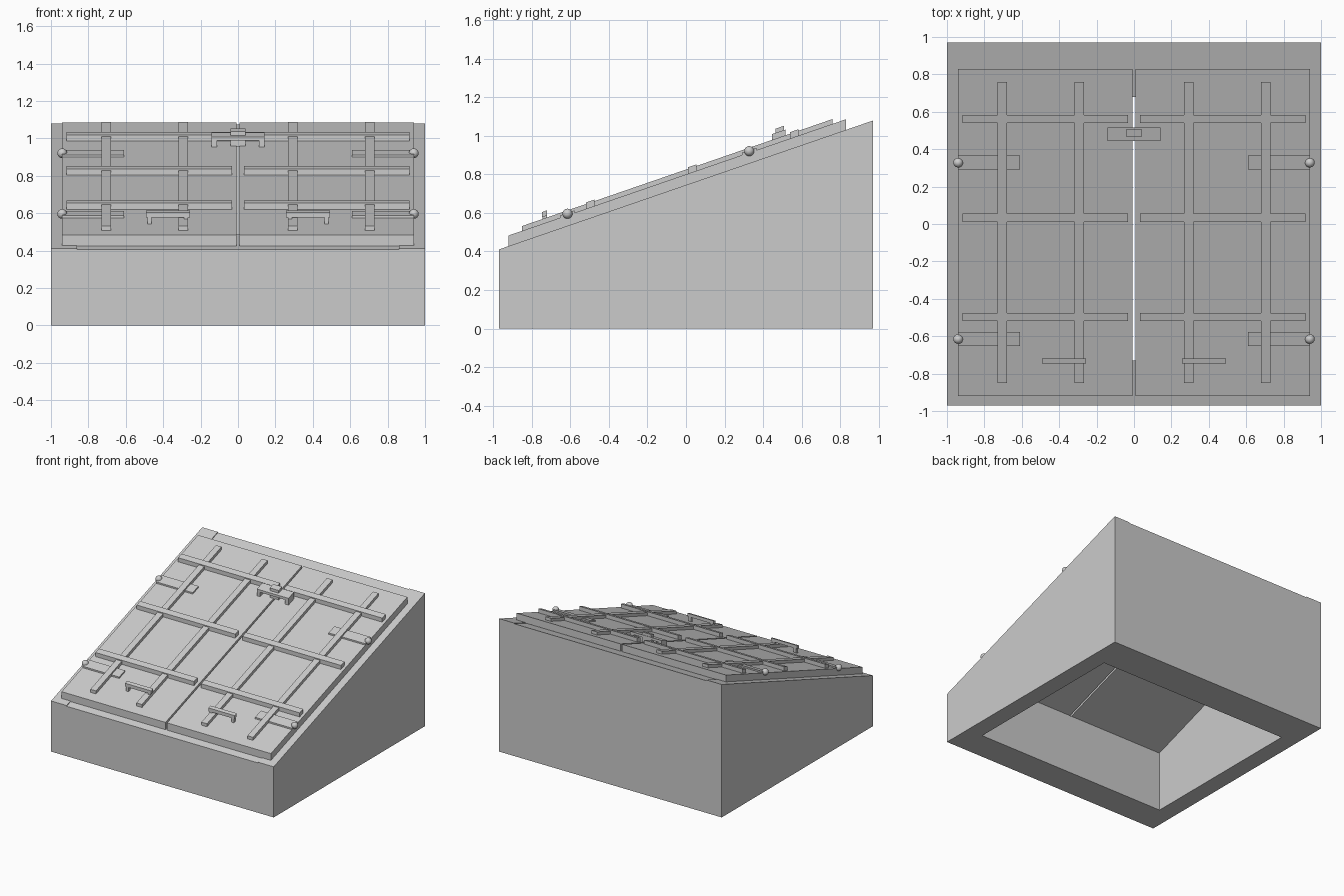
import bpy, bmesh

if "Cube" in bpy.data.objects:
    bpy.data.objects.remove(bpy.data.objects["Cube"])

SLOPE, MID = 0.3445, 0.745          # top plane: z = MID + SLOPE * y


def plane(y):
    return MID + SLOPE * y


def slab(name, x0, x1, y0, y1, lo, hi, grounded=False):
    """Box sheared to follow the slope; lo/hi are heights above the slope."""
    bm = bmesh.new()
    bmesh.ops.create_cube(bm, size=1)
    for v in bm.verts:
        top = v.co.z > 0
        x = x1 if v.co.x > 0 else x0
        y = y1 if v.co.y > 0 else y0
        z = 0 if grounded and not top else plane(y) + (hi if top else lo)
        v.co = (x, y, z)
    mesh = bpy.data.meshes.new(name)
    bm.to_mesh(mesh)
    bm.free()
    obj = bpy.data.objects.new(name, mesh)
    bpy.context.collection.objects.link(obj)
    return obj


def pair(name, x0, x1, *rest, **kw):
    """Same slab on both sides of x = 0."""
    slab("right_" + name, x0, x1, *rest, **kw)
    slab("left_" + name, -x1, -x0, *rest, **kw)


# Hollow base: side walls, with slightly lower front and back walls
pair("side_wall", 0.86, 1.0, -0.97, 0.97, 0, 0, grounded=True)
slab("front_wall", -0.86, 0.86, -0.97, -0.73, 0, -0.006, grounded=True)
slab("back_wall", -0.86, 0.86, 0.68, 0.97, 0, -0.006, grounded=True)

# Double doors
pair("door", 0.007, 0.94, -0.92, 0.83, -0.004, 0.055)

# Lattice of straps on the doors
for i, x in enumerate((0.292, 0.705)):
    pair(f"long_strap_{i}", x - 0.025, x + 0.025, -0.85, 0.76, 0.05, 0.08)
for i, y in enumerate((-0.497, 0.033, 0.562)):
    pair(f"cross_strap_{i}", 0.032, 0.917, y - 0.022, y + 0.022, 0.05, 0.088)

# Hinge plates and round pins
for i, y in enumerate((-0.615, 0.328)):
    pair(f"hinge_plate_{i}", 0.61, 0.94, y - 0.037, y + 0.037, 0.05, 0.067)
    for side, s in (("right", 1), ("left", -1)):
        bpy.ops.mesh.primitive_uv_sphere_add(
            segments=16, ring_count=8, radius=0.026,
            location=(s * 0.94, y, plane(y) + 0.063))
        pin = bpy.context.object
        pin.name = f"{side}_hinge_pin_{i}"
        bpy.ops.object.shade_smooth_by_angle()

# Pull handles near the front edge
pair("handle_grip", 0.257, 0.492, -0.746, -0.72, 0.09, 0.117)
for i, x in enumerate((0.267, 0.462)):
    pair(f"handle_leg_{i}", x, x + 0.022, -0.744, -0.722, 0.05, 0.1)

# Latch bridging the two doors
slab("latch_bar", -0.142, 0.142, 0.445, 0.515, 0.09, 0.11)
pair("latch_leg", 0.112, 0.142, 0.445, 0.515, 0.05, 0.1)
slab("latch_block", -0.04, 0.04, 0.465, 0.508, 0.05, 0.132)
